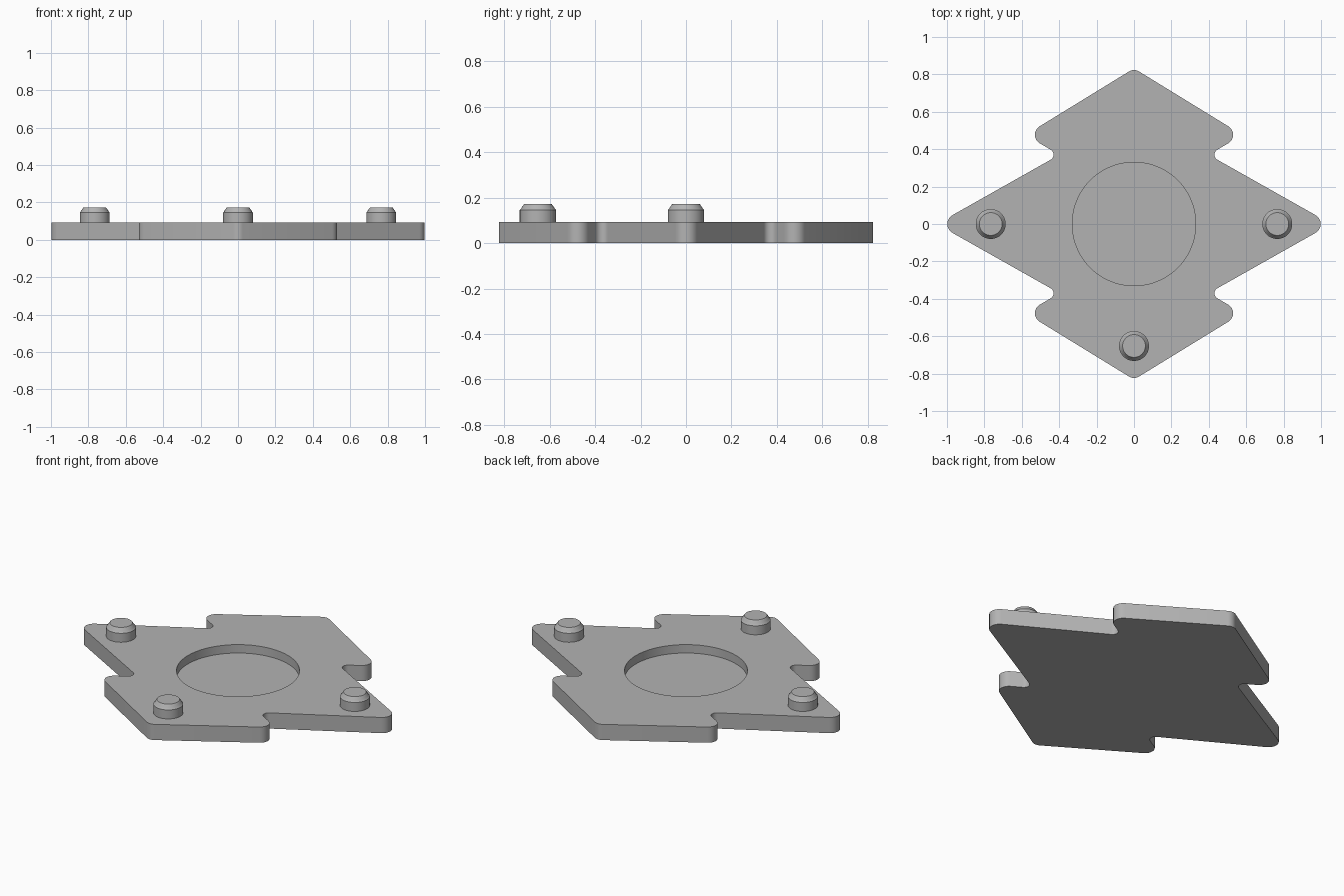
import bpy, bmesh, math
from mathutils import Vector

if "Cube" in bpy.data.objects:
    bpy.data.objects.remove(bpy.data.objects["Cube"])

THICK = 0.093      # plate thickness
RECESS = 0.05      # depth of the round pocket

grey = bpy.data.materials.new("mid_grey")
grey.diffuse_color = (0.45, 0.45, 0.45, 1)
grey.use_nodes = True
grey.node_tree.nodes["Principled BSDF"].inputs["Base Color"].default_value = grey.diffuse_color


def make_object(name, bm):
    bmesh.ops.recalc_face_normals(bm, faces=bm.faces[:])
    mesh = bpy.data.meshes.new(name)
    bm.to_mesh(mesh)
    bm.free()
    mesh.materials.append(grey)
    obj = bpy.data.objects.new(name, mesh)
    bpy.context.collection.objects.link(obj)
    return obj


def smooth(obj):
    bpy.ops.object.select_all(action='DESELECT')
    obj.select_set(True)
    bpy.context.view_layer.objects.active = obj
    bpy.ops.object.shade_smooth_by_angle(angle=math.radians(25))


def fillet(prev, corner, nxt, r, steps=8):
    """Points of an arc of radius r that rounds off one corner."""
    a, b = (prev - corner).normalized(), (nxt - corner).normalized()
    half = a.angle(b) / 2
    centre = corner + (a + b).normalized() * (r / math.sin(half))
    start = corner + a * (r / math.tan(half)) - centre
    end = corner + b * (r / math.tan(half)) - centre
    sweep = start.angle(end)
    return [centre + (start * math.sin(sweep * (1 - i / steps))
                      + end * math.sin(sweep * i / steps)) / math.sin(sweep)
            for i in range(steps + 1)]


def lathe(name, profile, x, y, segments=48):
    """Closed round solid from (radius, height) pairs."""
    bm = bmesh.new()
    rings = [[bm.verts.new((x + r * math.cos(2 * math.pi * i / segments),
                            y + r * math.sin(2 * math.pi * i / segments), z))
              for i in range(segments)] for r, z in profile]
    for low, high in zip(rings, rings[1:]):
        for i in range(segments):
            j = (i + 1) % segments
            bm.faces.new((low[i], low[j], high[j], high[i]))
    bm.faces.new(rings[0])
    bm.faces.new(rings[-1])
    return make_object(name, bm)


# Plate outline: sharp corners (x, y, fillet radius) of one quarter, mirrored around
tip, notch, lobe, apex = (1.055, 0, .055), (.399, .37, .031), (.58, .476, .053), (0, .832, .05)
corners = [tip, notch, lobe, apex]
corners += [(-x, y, r) for x, y, r in (lobe, notch, tip)]
corners += [(x, -y, r) for x, y, r in ((-notch[0],) + notch[1:], (-lobe[0],) + lobe[1:],
                                       apex, lobe, notch)]
outline = []
for i, (x, y, r) in enumerate(corners):
    p, n = corners[i - 1], corners[(i + 1) % len(corners)]
    outline += fillet(Vector(p[:2]), Vector((x, y)), Vector(n[:2]), r)

# Plate
bm = bmesh.new()
base = bm.faces.new([bm.verts.new((p.x, p.y, 0)) for p in outline])
top = bmesh.ops.extrude_face_region(bm, geom=[base], use_keep_orig=True)
bmesh.ops.translate(bm, vec=(0, 0, THICK),
                    verts=[g for g in top["geom"] if isinstance(g, bmesh.types.BMVert)])
plate = make_object("plate", bm)

# Round pocket cut into the top
cutter = lathe("pocket_cutter", [(.33, THICK - RECESS), (.33, THICK + .1)], 0, 0, 96)
cutter.hide_render = True
cut = plate.modifiers.new("pocket", 'BOOLEAN')
cut.operation = 'DIFFERENCE'
cut.solver = 'EXACT'
cut.object = cutter
bpy.context.view_layer.objects.active = plate
bpy.ops.object.modifier_apply(modifier="pocket")
bpy.data.objects.remove(cutter)
smooth(plate)

# Studs with a stepped, chamfered top
stud_profile = [(.08, THICK - .01), (.08, .146), (.074, .152), (.071, .158), (.061, .172)]
for name, x, y in (("left_stud", -.766, 0), ("right_stud", .766, 0), ("front_stud", 0, -.652)):
    smooth(lathe(name, stud_profile, x, y))
